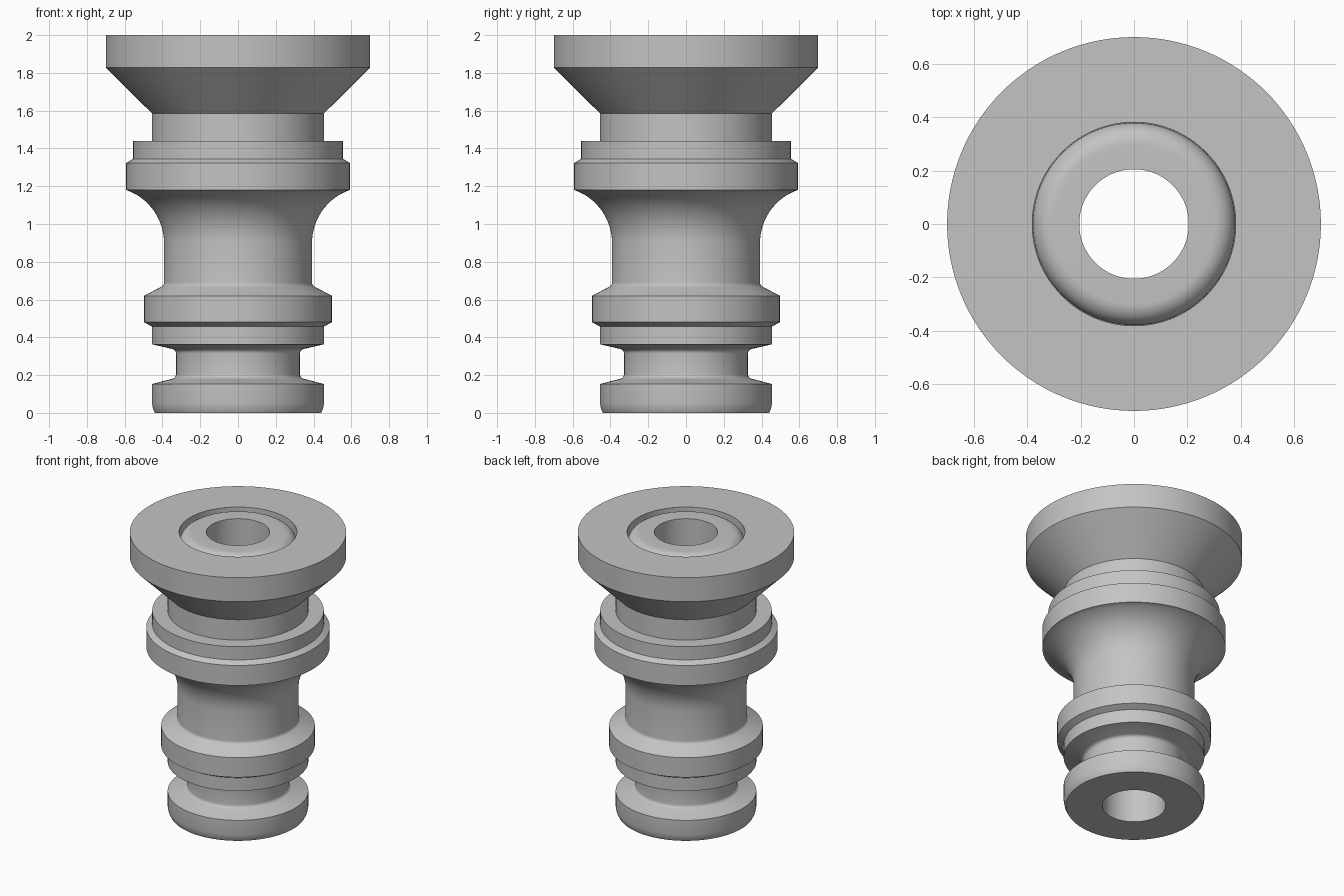
import bpy
import bmesh
from math import cos, sin, pi, radians

SEGMENTS = 128

cube = bpy.data.objects.get("Cube")
if cube:
    bpy.data.objects.remove(cube, do_unlink=True)

grey = bpy.data.materials.new("plain_grey")
grey.use_nodes = True
colour = (0.55, 0.55, 0.55, 1)
grey.diffuse_color = colour
grey.node_tree.nodes["Principled BSDF"].inputs["Base Color"].default_value = colour


def arc(r, z, radius, start, end, steps):
    """Points of an arc in the profile plane, angles in degrees."""
    angles = [radians(start + (end - start) * i / steps) for i in range(steps + 1)]
    return [(r + radius * cos(a), z + radius * sin(a)) for a in angles]


def lathe(name, profile, material):
    """Turn a closed (radius, height) profile around the z axis."""
    bm = bmesh.new()
    rings = []
    for i in range(SEGMENTS):
        a = 2 * pi * i / SEGMENTS
        rings.append([bm.verts.new((r * cos(a), r * sin(a), z)) for r, z in profile])
    count = len(profile)
    for i, ring in enumerate(rings):
        after = rings[(i + 1) % SEGMENTS]
        for j in range(count):
            k = (j + 1) % count
            bm.faces.new((ring[j], after[j], after[k], ring[k]))
    bmesh.ops.recalc_face_normals(bm, faces=bm.faces)
    mesh = bpy.data.meshes.new(name)
    bm.to_mesh(mesh)
    bm.free()
    mesh.materials.append(material)
    obj = bpy.data.objects.new(name, mesh)
    bpy.context.collection.objects.link(obj)
    bpy.ops.object.select_all(action="DESELECT")
    obj.select_set(True)
    bpy.context.view_layer.objects.active = obj
    bpy.ops.object.shade_smooth_by_angle(angle=radians(25))
    return obj


# Bottom collar
foot = [(0.205, 0), (0.44, 0), (0.45, 0.02), (0.455, 0.05), (0.455, 0.153)]
# Seal groove with rounded corners
seal_groove = arc(0.353, 0.205, 0.025, 255, 180, 5) + arc(0.353, 0.314, 0.025, 180, 105, 5)
# Stepped lower collar
lower_collar = [(0.455, 0.363), (0.455, 0.457), (0.497, 0.48), (0.497, 0.62)]
# Waist, flaring out towards the upper collar
waist = arc(0.417, 0.69, 0.025, 242, 180, 5) + arc(0.688, 0.90, 0.296, 180, 109, 16)
# Stepped upper collar and neck
upper_collar = [(0.593, 1.18), (0.593, 1.323), (0.555, 1.345), (0.555, 1.44),
                (0.455, 1.44), (0.455, 1.585)]
# Conical head with a flat rim
head = [(0.70, 1.828), (0.70, 2), (0.381, 2), (0.381, 1.92)]
# Rounded nozzle lip inside the head, down to the bore
lip = arc(0.30, 1.92, 0.079, 0, 90, 10) + [(0.205, 1.999)]

lathe("hose_coupling_body",
      foot + seal_groove + lower_collar + waist + upper_collar + head + lip, grey)
